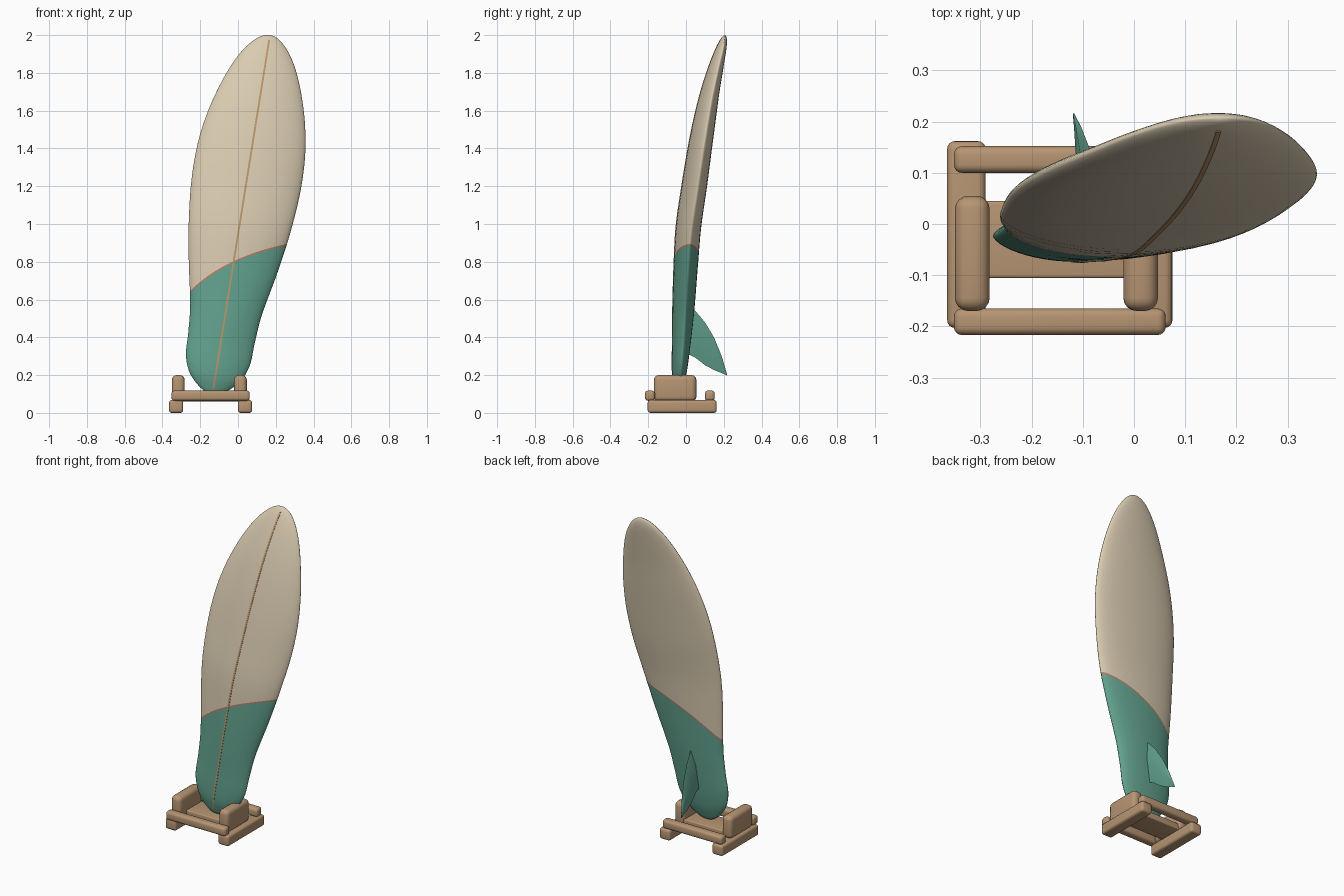
import bpy
import bmesh
from math import cos, sin, pi, exp, sqrt
from mathutils import Vector

cube = bpy.data.objects.get("Cube")
if cube:
    bpy.data.objects.remove(cube, do_unlink=True)


def material(name, rgb):
    m = bpy.data.materials.new(name)
    m.use_nodes = True
    colour = (*rgb, 1.0)
    m.diffuse_color = colour
    m.node_tree.nodes["Principled BSDF"].inputs["Base Color"].default_value = colour
    return m


CREAM = material("cream", (0.70, 0.60, 0.44))
GREEN = material("sea green", (0.125, 0.365, 0.275))
CORAL = material("coral", (0.62, 0.17, 0.11))
WOOD = material("wood", (0.47, 0.30, 0.17))
STRIPE = material("stringer brown", (0.50, 0.31, 0.15))


def finish(name, bm, mats, angle=0.7):
    bmesh.ops.recalc_face_normals(bm, faces=bm.faces)
    mesh = bpy.data.meshes.new(name)
    bm.to_mesh(mesh)
    bm.free()
    for m in mats:
        mesh.materials.append(m)
    ob = bpy.data.objects.new(name, mesh)
    bpy.context.collection.objects.link(ob)
    bpy.ops.object.select_all(action="DESELECT")
    ob.select_set(True)
    bpy.context.view_layer.objects.active = ob
    bpy.ops.object.shade_smooth_by_angle(angle=angle)
    return ob


# Board stations: distance from tail, half width, centre depth, half thickness
LENGTH = 1.925
STATIONS = [
    (0, 0, -0.040, 0), (0.037, 0.086, -0.039, 0.020), (0.10, 0.142, -0.036, 0.036),
    (0.185, 0.172, -0.030, 0.044), (0.30, 0.178, -0.022, 0.050),
    (0.46, 0.193, -0.013, 0.058), (0.70, 0.240, 0.000, 0.064),
    (0.90, 0.271, 0.014, 0.067), (1.12, 0.290, 0.045, 0.067),
    (1.30, 0.287, 0.071, 0.064), (1.46, 0.264, 0.097, 0.059),
    (1.62, 0.221, 0.127, 0.050), (1.77, 0.161, 0.163, 0.038),
    (1.87, 0.095, 0.191, 0.025), (LENGTH, 0, 0.206, 0),
]


def slope(i, value):
    a, b = max(i - 1, 0), min(i + 1, len(STATIONS) - 1)
    return (value(b) - value(a)) / (STATIONS[b][0] - STATIONS[a][0])


def sample(t, column, square):
    """Smooth interpolation; squared values give rounded ends."""
    def value(i):
        return STATIONS[i][column] ** 2 if square else STATIONS[i][column]
    i = 0
    while i < len(STATIONS) - 2 and t > STATIONS[i + 1][0]:
        i += 1
    step = STATIONS[i + 1][0] - STATIONS[i][0]
    k = (t - STATIONS[i][0]) / step
    k2, k3 = k * k, k * k * k
    v = ((2 * k3 - 3 * k2 + 1) * value(i) + (k3 - 2 * k2 + k) * step * slope(i, value)
         + (3 * k2 - 2 * k3) * value(i + 1) + (k3 - k2) * step * slope(i + 1, value))
    return sqrt(max(v, 0)) if square else v


def place(t, u, y):
    """Board coordinates to the tilted standing position."""
    return Vector((-0.135 + 0.158 * t + 0.987 * u, y, 0.1 + 0.987 * t - 0.158 * u))


def board_point(t, angle):
    f = cos(angle)
    bend = exp(-((t - 0.709) / 0.3) ** 2)
    t = min(max(t + bend * (0.164 * f - 0.03 * f * f), 0), LENGTH)
    w, mid, h = sample(t, 1, True), sample(t, 2, False), sample(t, 3, True)
    bulge = abs(sin(angle)) ** 1.2 * (1 if sin(angle) > 0 else -1)
    return place(t, f * w, mid + h * bulge + 0.04 * w * f * f)


# Board: lofted rings whose middle rows follow the slanted colour line
ROWS, SIDES = 34, 48
LOW, HIGH = 0.705, 0.713
levels = [LOW * (1 - cos(pi / 2 * i / ROWS)) for i in range(ROWS + 1)]
levels += [HIGH + (LENGTH - HIGH) * sin(pi / 2 * i / ROWS) for i in range(ROWS + 1)]
bm = bmesh.new()
rings = [[bm.verts.new(board_point(t, 2 * pi * j / SIDES)) for j in range(SIDES)]
         for t in levels]
for i in range(len(rings) - 1):
    for j in range(SIDES):
        n = (j + 1) % SIDES
        face = bm.faces.new((rings[i][j], rings[i][n], rings[i + 1][n], rings[i + 1][j]))
        face.material_index = 0 if i < ROWS else 1 if i == ROWS else 2
bmesh.ops.remove_doubles(bm, verts=bm.verts, dist=0.0002)
finish("board", bm, [GREEN, CORAL, CREAM], 1.2)

# Stringer: thin strip down the deck
bm = bmesh.new()
previous = None
for i in range(61):
    t = 0.03 + 1.87 * i / 60
    y = sample(t, 2, False) - sample(t, 3, True) - 0.002
    pair = [bm.verts.new(place(t, side * 0.005, y + d))
            for side, d in ((-1, 0), (1, 0), (1, 0.005), (-1, 0.005))]
    if previous:
        for j in range(4):
            n = (j + 1) % 4
            bm.faces.new((previous[j], previous[n], pair[n], pair[j]))
    else:
        bm.faces.new(pair)
    previous = pair
bm.faces.new(previous)
finish("stringer", bm, [STRIPE])

# Fin: diamond foil sections, depth with leading and trailing heights
FIN = [(0.0, 0.585, 0.32), (0.05, 0.545, 0.295), (0.10, 0.485, 0.255),
       (0.15, 0.40, 0.228), (0.19, 0.30, 0.212), (0.216, 0.21, 0.20)]
bm = bmesh.new()
previous = None
for y, lead, trail in FIN:
    a, b = lead - 0.1, trail - 0.1
    middle, thick = a * 0.6 + b * 0.4, 0.001 + 0.045 * (a - b)
    ring = [bm.verts.new(place(t, u, y))
            for t, u in ((a, 0), (middle, thick), (b, 0), (middle, -thick))]
    if previous:
        for j in range(4):
            n = (j + 1) % 4
            bm.faces.new((previous[j], previous[n], ring[n], ring[j]))
    else:
        bm.faces.new(ring)
    previous = ring
bm.faces.new(previous)
finish("fin", bm, [GREEN], 0.35)


# Stand: rounded timber pieces
def timber(name, low, high, radius):
    low, high = Vector(low), Vector(high)
    bm = bmesh.new()
    bmesh.ops.create_cube(bm, size=1)
    for v in bm.verts:
        v.co = (low + high) / 2 + v.co * (high - low)
    bmesh.ops.bevel(bm, geom=bm.edges[:], offset=radius, segments=4,
                    profile=0.5, affect="EDGES")
    finish(name, bm, [WOOD])


for side, foot, cheek in (("right", -0.365, -0.35), ("left", 0.0, -0.021)):
    timber(side + "_foot", (foot, -0.203, 0), (foot + 0.075, 0.162, 0.068), 0.015)
    timber(side + "_cheek", (cheek, -0.17, 0.06), (cheek + 0.068, 0.055, 0.2), 0.026)
for end, y in (("front", -0.217), ("back", 0.1)):
    timber(end + "_crossbar", (-0.352, y, 0.064), (0.062, y + 0.052, 0.118), 0.016)
timber("shelf", (-0.32, -0.106, 0.06), (0.02, 0.045, 0.1), 0.006)
